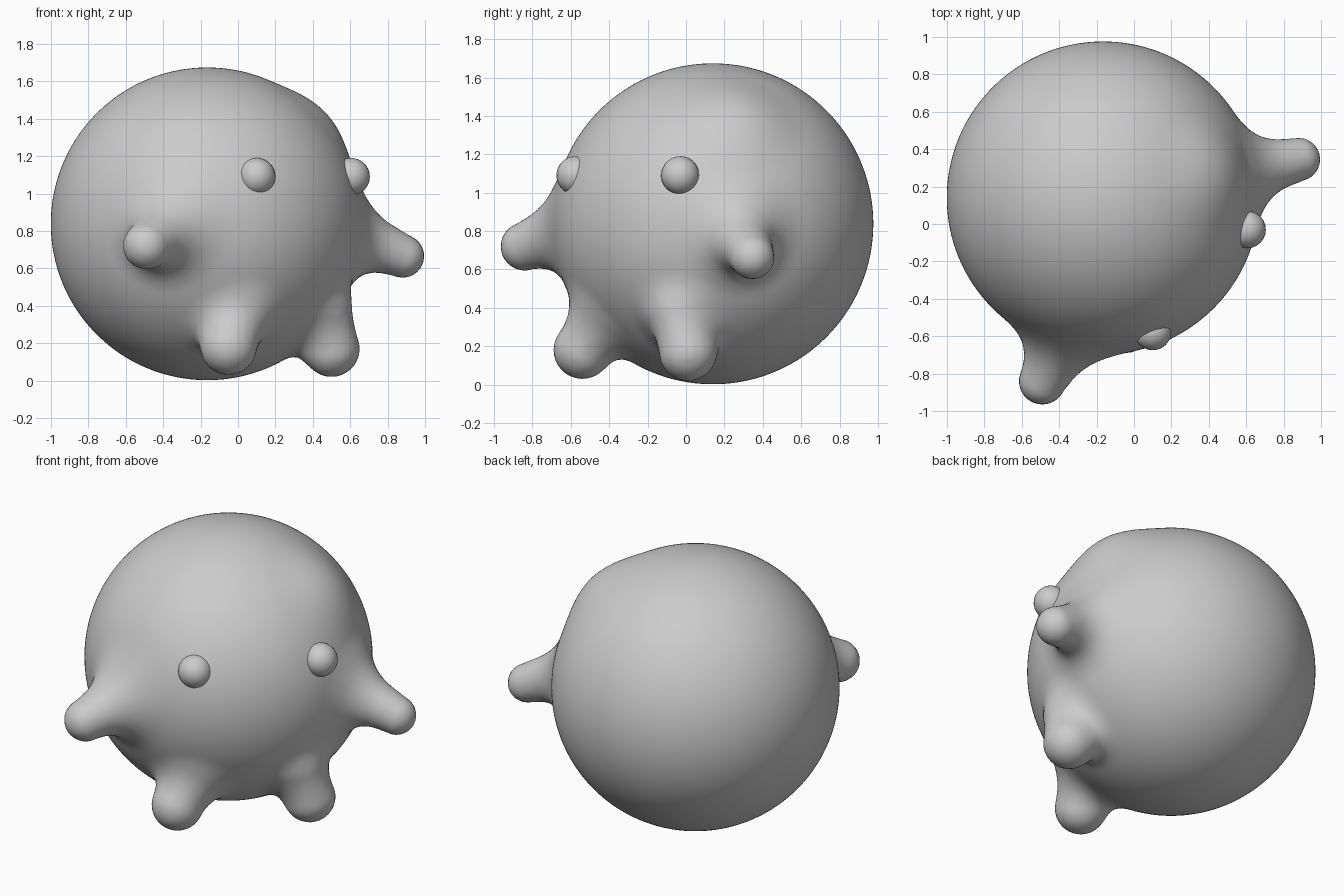
import bpy, bmesh
from mathutils import Vector as V, Matrix

if "Cube" in bpy.data.objects:
    bpy.data.objects.remove(bpy.data.objects["Cube"])

# Body ball and tapered limbs: (root, root radius, tip, tip radius, blend)
CENTRE, RADIUS = V((-0.165, 0.14, 0.838)), 0.836
brow = CENTRE + V((0.42, 0.10, 0.39))
LIMBS = [
    (V((0.55, 0.27, 0.80)), 0.17, V((0.88, 0.345, 0.665)), 0.115, 0.18),     # arm
    (V((-0.32, -0.50, 0.84)), 0.20, V((-0.49, -0.84, 0.72)), 0.125, 0.18),   # arm
    (V((0.01, -0.43, 0.36)), 0.14, V((-0.05, -0.54, 0.18)), 0.150, 0.15),    # leg
    (V((0.47, -0.04, 0.36)), 0.13, V((0.50, 0.01, 0.17)), 0.150, 0.15),      # leg
    (brow, 0.25, brow + V((0.005, 0.0, 0.005)), 0.25, 0.15),                 # brow bump
]


def limb_distance(p, a, ra, b, rb):
    ab = b - a
    t = max(0.0, min(1.0, (p - a).dot(ab) / ab.length_squared))
    return (p - a - ab * t).length - (ra + (rb - ra) * t)


def field(p):
    """Distance to the body with limbs softly blended in."""
    d = (p - CENTRE).length - RADIUS
    for a, ra, b, rb, k in LIMBS:
        e = limb_distance(p, a, ra, b, rb)
        h = max(k - abs(d - e), 0.0) / k
        d = min(d, e) - h * h * k * 0.25
    return d


def add_ball(bm, centre, radius, level=3):
    bmesh.ops.create_icosphere(bm, subdivisions=level, radius=radius,
                               matrix=Matrix.Translation(centre))


def make_object(name, bm):
    mesh = bpy.data.meshes.new(name)
    bm.to_mesh(mesh)
    bm.free()
    ob = bpy.data.objects.new(name, mesh)
    bpy.context.collection.objects.link(ob)
    return ob


# Rough body from overlapping balls, fused to one skin
bm = bmesh.new()
add_ball(bm, CENTRE, RADIUS, 5)
for a, ra, b, rb, k in LIMBS:
    for i in range(7):
        t = i / 6
        add_ball(bm, a.lerp(b, t), ra + (rb - ra) * t)
body = make_object("body", bm)
fuse = body.modifiers.new("fuse", 'REMESH')
fuse.mode = 'VOXEL'
fuse.voxel_size = 0.028
relax = body.modifiers.new("relax", 'SMOOTH')
relax.iterations = 4
deps = bpy.context.evaluated_depsgraph_get()
fused = bpy.data.meshes.new_from_object(body.evaluated_get(deps))
body.modifiers.clear()
body.data = fused

# Pull the skin onto the blended shape
E = 0.002
axes = [V((E, 0, 0)), V((0, E, 0)), V((0, 0, E))]
for v in fused.vertices:
    p = v.co.copy()
    for step in range(4):
        d = field(p)
        if abs(d) < 0.0005:
            break
        g = V([field(p + ax) - d for ax in axes])
        if g.length > 1e-9:
            p -= g.normalized() * d
    v.co = p
fused.shade_smooth()

# Eyes
for name, pos in (("left_eye", (0.605, -0.03, 1.09)), ("right_eye", (0.10, -0.575, 1.09))):
    bm = bmesh.new()
    bmesh.ops.create_uvsphere(bm, u_segments=24, v_segments=16, radius=0.1,
                              matrix=Matrix.Translation(pos))
    make_object(name, bm).data.shade_smooth()
